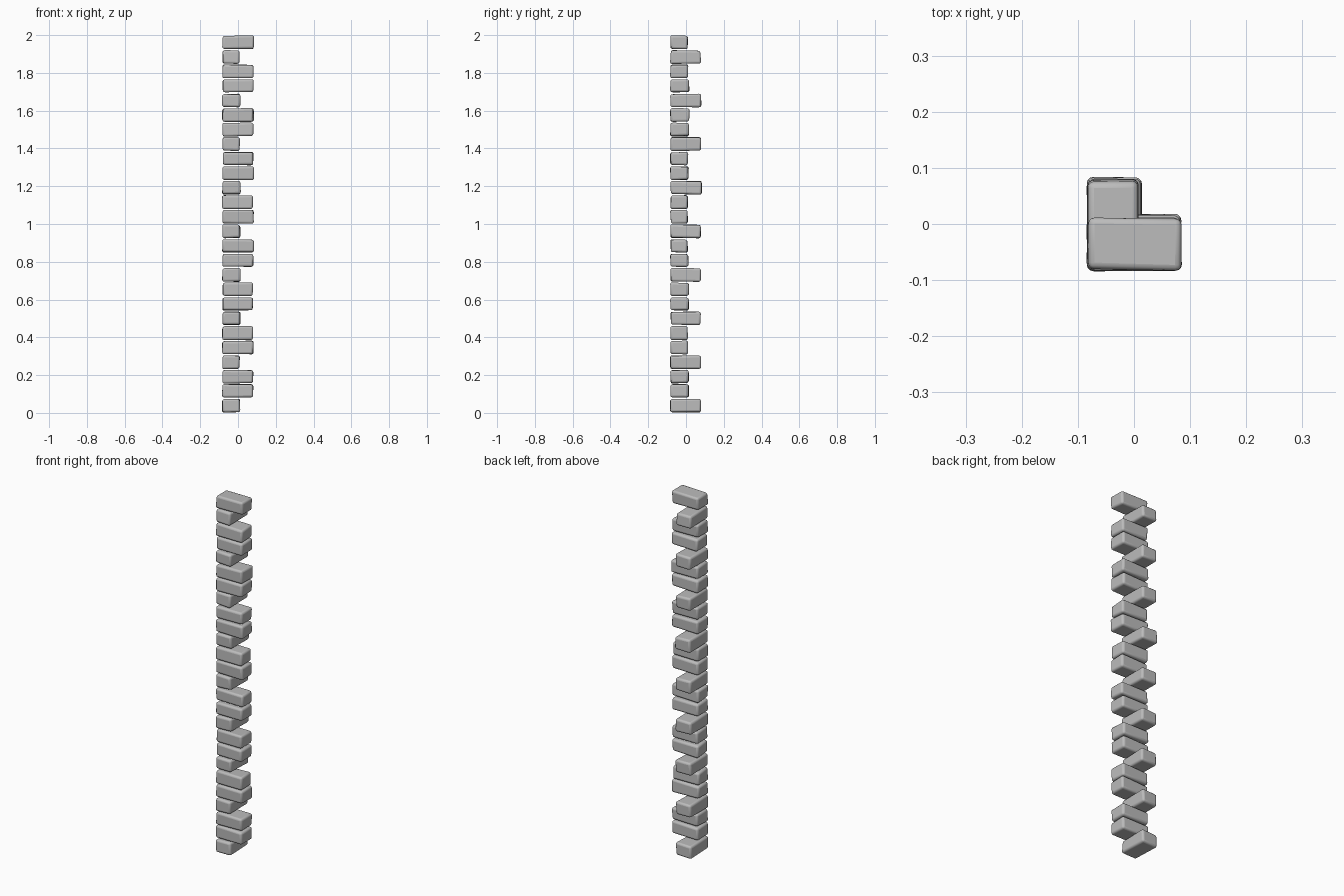
import bpy, bmesh, random
from mathutils import Vector

random.seed(7)
if "Cube" in bpy.data.objects:
    bpy.data.objects.remove(bpy.data.objects["Cube"], do_unlink=True)

stone = bpy.data.materials.new("grey_stone")
stone.use_nodes = True
GREY = (0.5, 0.5, 0.5, 1)
stone.diffuse_color = GREY
stone.node_tree.nodes["Principled BSDF"].inputs["Base Color"].default_value = GREY

COUNT = 26
PITCH = 2 / COUNT
EDGE = 0.085        # outer faces shared by every stone
SHORT = 0.015       # inner face of the narrow direction
LONG = 0.082        # end face of the long direction


def jitter(amount):
    return random.uniform(-amount, amount)


def make_stone(name, x1, y1, z0, z1):
    """Rough hewn block with worn, rounded edges."""
    lo, hi = Vector((-EDGE, -EDGE, z0)), Vector((x1, y1, z1))
    bm = bmesh.new()
    bmesh.ops.create_cube(bm, size=1)
    for v in bm.verts:
        for a in range(3):
            v.co[a] = lo[a] if v.co[a] < 0 else hi[a]
        # pull corners in unevenly so that no two blocks match
        centre = (lo + hi) / 2
        for a, amount in enumerate((0.006, 0.006, 0.006)):
            step = random.uniform(0, amount)
            v.co[a] += step if v.co[a] < centre[a] else -step
    mesh = bpy.data.meshes.new(name)
    bm.to_mesh(mesh)
    bm.free()
    mesh.materials.append(stone)
    obj = bpy.data.objects.new(name, mesh)
    bpy.context.collection.objects.link(obj)
    bevel = obj.modifiers.new("worn_edges", "BEVEL")
    bevel.width = 0.011
    bevel.segments = 3
    bevel.limit_method = "NONE"
    bpy.ops.object.select_all(action="DESELECT")
    obj.select_set(True)
    bpy.context.view_layer.objects.active = obj
    bpy.ops.object.shade_smooth_by_angle(angle=0.7)


# Corner column: one stone running back, then two running sideways
for i in range(COUNT):
    z0 = i * PITCH
    z1 = z0 + PITCH
    lower = z0 if i == 0 else z0 + 0.001
    upper = z1 if i == COUNT - 1 else z1 - 0.001
    if i % 3 == 0:
        make_stone(f"back_stone_{i + 1}", SHORT + jitter(0.003), LONG + jitter(0.003), lower, upper)
    else:
        make_stone(f"side_stone_{i + 1}", LONG + 0.002 + jitter(0.002), SHORT + jitter(0.005), lower, upper)
